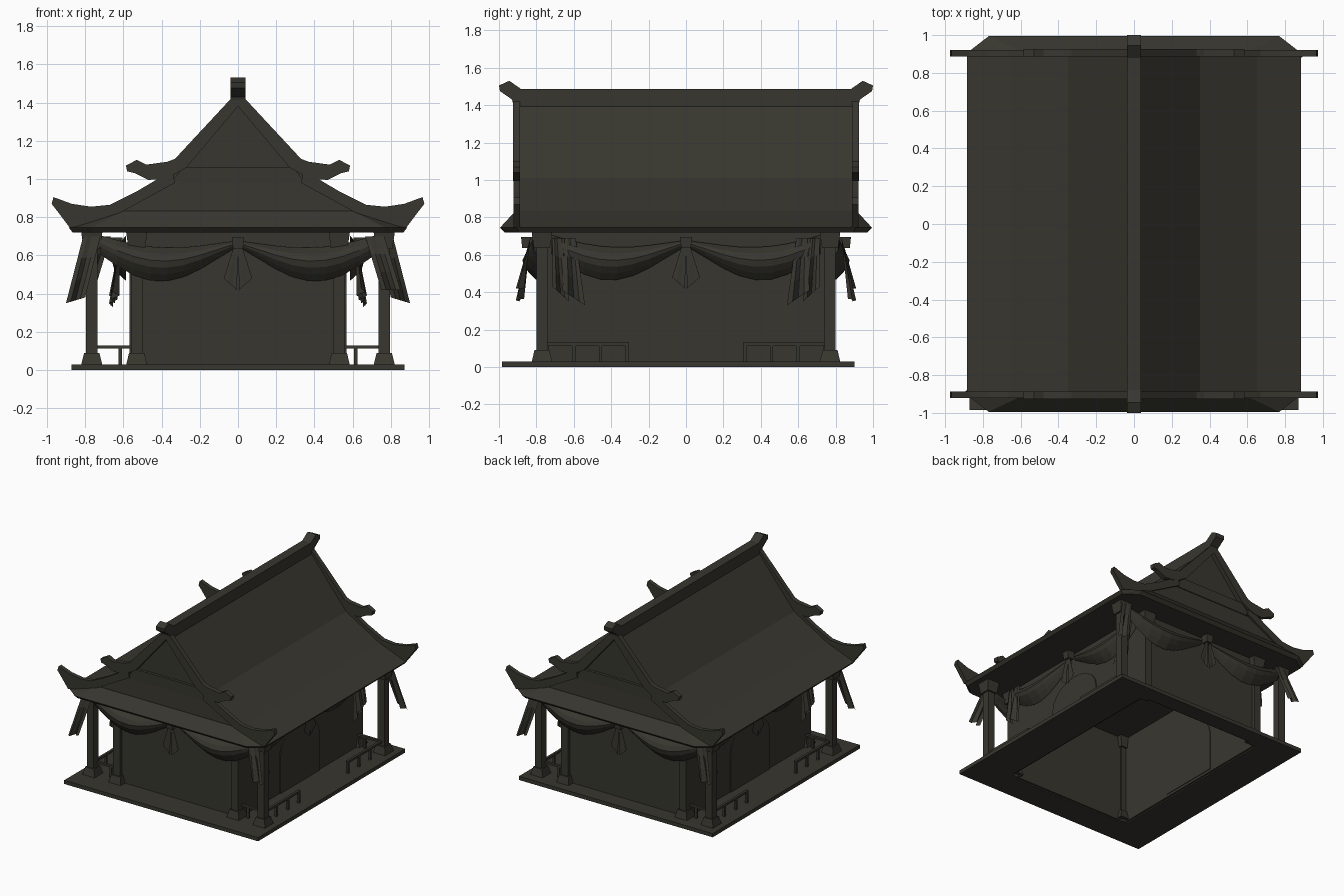
import bpy, bmesh, math
from mathutils import Vector

if "Cube" in bpy.data.objects:
    bpy.data.objects.remove(bpy.data.objects["Cube"])

mat = bpy.data.materials.new("dark_olive_grey")
mat.diffuse_color = (0.039, 0.037, 0.028, 1)
mat.use_nodes = True
mat.node_tree.nodes["Principled BSDF"].inputs["Base Color"].default_value = mat.diffuse_color


def finish(name, bm):
    bmesh.ops.recalc_face_normals(bm, faces=bm.faces)
    me = bpy.data.meshes.new(name)
    bm.to_mesh(me)
    bm.free()
    me.materials.append(mat)
    ob = bpy.data.objects.new(name, me)
    bpy.context.collection.objects.link(ob)
    return ob


def hull(name, pts):
    """Convex solid, mirrored across x."""
    bm = bmesh.new()
    for x, y, z in pts:
        for sx in (-1, 1):
            bm.verts.new((sx * x, y, z))
    bmesh.ops.convex_hull(bm, input=bm.verts)
    bmesh.ops.dissolve_limit(bm, angle_limit=.01, verts=bm.verts, edges=bm.edges)
    return finish(name, bm)


def frustum(name, x, y, z0, z1, bx, by, tx=None, ty=None):
    """Box between two heights with its own half sizes at each end."""
    tx, ty = tx or bx, ty or by
    bm = bmesh.new()
    a, b = [[bm.verts.new((x + sx * hx, y + sy * hy, z)) for sx, sy in
             ((-1, -1), (1, -1), (1, 1), (-1, 1))] for z, hx, hy in ((z0, bx, by), (z1, tx, ty))]
    bm.faces.new(a)
    bm.faces.new(b)
    for i in range(4):
        j = (i + 1) % 4
        bm.faces.new((a[i], a[j], b[j], b[i]))
    return finish(name, bm)


def box(name, x0, x1, y0, y1, z0, z1):
    return frustum(name, (x0 + x1) / 2, (y0 + y1) / 2, z0, z1, abs(x1 - x0) / 2, abs(y1 - y0) / 2)


def prism(name, pts, axis, a, b):
    """Profile extruded along x or y from a to b."""
    bm = bmesh.new()
    place = (lambda p, d: (d, p[0], p[1])) if axis == "x" else (lambda p, d: (p[0], d, p[1]))
    f0 = [bm.verts.new(place(p, a)) for p in pts]
    f1 = [bm.verts.new(place(p, b)) for p in pts]
    bm.faces.new(f0)
    bm.faces.new(f1)
    for i in range(len(pts)):
        j = (i + 1) % len(pts)
        bm.faces.new((f0[i], f0[j], f1[j], f1[i]))
    return finish(name, bm)


def mirrored(half):
    return half + [(-x, z) for x, z in reversed(half) if x != 0]


# floor: a frame that is open under the hall
box("floor_front", -.87, .87, -.985, -.77, 0, .03)
box("floor_back", -.87, .87, .77, .9, 0, .03)
for s in (-1, 1):
    box("floor_side", s * .56, s * .87, -.77, .77, 0, .03)

# hall walls and arched doors
for s in (-1, 1):
    box("end_wall", -.56, .56, s * .755, s * .77, .01, .73)
    box("side_wall", s * .545, s * .56, -.755, .755, .01, .73)
    arch = [(-.25, .03), (.25, .03), (.25, .34)]
    arch += [(.25 * math.cos(t), .34 + .18 * math.sin(t)) for t in [math.pi * i / 10 for i in range(1, 10)]]
    arch += [(-.25, .34)]
    prism("arched_door", [(y - .015, z) for y, z in arch], "x", s * .54, s * .568)

# posts with footings and capitals
for sx in (-1, 1):
    for sy in (-1, 1):
        for px in (.765, .53):
            x, y = sx * px, sy * .77
            frustum("post", x, y, 0, .72, .03, .03)
            frustum("post_footing", x, y, .02, .09, .057, .057, .04, .04)
            frustum("post_capital", x, y, .635, .72, .043, .043, .055, .055)
        # railings round each corner
        box("side_rail", sx * .755, sx * .775, sy * .305, sy * .75, .113, .13)
        for ry in (.315, .457, .6):
            box("rail_post", sx * .756, sx * .774, sy * (ry - .009), sy * (ry + .009), 0, .12)
        box("end_rail", sx * .55, sx * .75, sy * .735, sy * .755, .113, .13)
        box("rail_post", sx * .606, sx * .625, sy * .736, sy * .754, 0, .12)

# main roof
roof = [(0, 1.44), (.35, 1.01), (.65, .835), (.885, .745), (.865, .72)]
prism("main_roof", mirrored(roof), "y", -.889, .889)

# ridge beam with upturned ends
ridge = [(.92, 1.39), (.93, 1.43), (.995, 1.475), (1, 1.505), (.945, 1.53), (.88, 1.485)]
prism("ridge_beam", mirrored(ridge), "x", -.038, .038)

# gable trims, crossbars and lower end roofs
upper = [(0, 1.46), (.33, 1.105), (.37, 1.09), (.48, 1.075), (.53, 1.1), (.586, 1.07), (.58, 1.04),
         (.54, 1.03), (.47, .995), (.40, 1.0), (.34, 1.02), (.27, 1.06), (0, 1.38)]
lower = [(.34, 1.03), (.42, 1.0), (.53, .935), (.67, .865), (.77, .855), (.87, .87), (.965, .905),
         (.975, .87), (.94, .825), (.88, .745), (.74, .77), (.6, .832), (.33, .98)]
for sy in (-1, 1):
    for sx in (-1, 1):
        prism("gable_trim", [(sx * x, z) for x, z in upper], "y", sy * .887, sy * .926)
        prism("eave_trim", [(sx * x, z) for x, z in lower], "y", sy * .887, sy * .922)
    prism("gable_crossbar", mirrored([(.29, 1.06), (.36, .97)]), "y", sy * .88, sy * .912)
    # upper sloping panel, then the flared skirt below it
    hull("gable_panel", [(x, sy * y, z) for x, y, z in (
        (.64, .87, .82), (.64, .912, .82), (.33, .905, .985), (.33, .87, .985))])
    hull("end_skirt", [(x, sy * y, z) for x, y, z in (
        (.865, .87, .72), (.865, .895, .72), (.76, .97, .72), (.885, .87, .745), (.885, .905, .745),
        (.77, .994, .745), (.6, .914, .832), (.6, .87, .832))])


# draped cloth
def sheet(name, fn, nu, nv, turn):
    """Grid surface of fn(u, v) -> (along, outward, z), turned to one side."""
    c, s = math.cos(turn), math.sin(turn)
    bm = bmesh.new()
    grid = []
    for i in range(nu + 1):
        row = []
        for j in range(nv + 1):
            a, o, z = fn(i / nu, j / nv)
            row.append(bm.verts.new((a * c + o * s, a * s - o * c, z)))
        grid.append(row)
    for i in range(nu):
        for j in range(nv):
            bm.faces.new((grid[i][j], grid[i + 1][j], grid[i + 1][j + 1], grid[i][j + 1]))
    return finish(name, bm)


def swag(side, base):
    def fn(u, v):
        sag = math.sin(math.pi * u ** 1.1)
        top = .675 + .03 * u - .05 * sag
        low = .635 - .03 * u - .155 * sag
        # front face bulges, last rows fold back underneath
        out = base + .075 * math.sin(math.pi * v ** .8) * (.3 + .7 * sag)
        return side * (.02 + .7 * u), out, top + (low - top) * v
    return fn


def tail(top, bottom, w0, w1, slant, depth=.025):
    a, b = Vector(top), Vector(bottom)

    def fn(u, v):
        p = a.lerp(b, v)
        k = (u - .5) * 2
        return (p.x + k * (w0 + (w1 - w0) * v), p.y + depth * v * math.sin(u * 9),
                p.z + v * slant * k)
    return fn


for n in range(4):
    t = n * math.pi / 2
    base = (.80, .585)[n % 2]          # the side cloths hang close to the hall wall
    for s in (-1, 1):
        sheet("cloth_swag", swag(s, base), 8, 5, t)
        sheet("knot_tail", tail((s * .012, base + .06, .64), (s * .04, base + .06, .45),
                                .012, .034, s * .03, .01), 3, 2, t)
        if n % 2:
            sheet("hanging_tail", tail((s * .62, base + .03, .69), (s * .60, base + .07, .37),
                                       .03, .06, s * .04), 4, 3, t)
            sheet("hanging_tail", tail((s * .69, base + .03, .69), (s * .67, base + .06, .39),
                                       .025, .045, s * .04), 4, 3, t)
    if n % 2 == 0:
        sheet("corner_tail", tail((.715, .83, .70), (.80, .89, .42), .05, .05, 0), 4, 3, t)
        sheet("corner_tail", tail((-.765, .83, .70), (-.85, .89, .365), .045, .05, .015), 4, 3, t)
    k = base + .05
    frustum("cloth_knot", k * math.sin(t), -k * math.cos(t), .635, .695, .026, .026, .032, .032)
